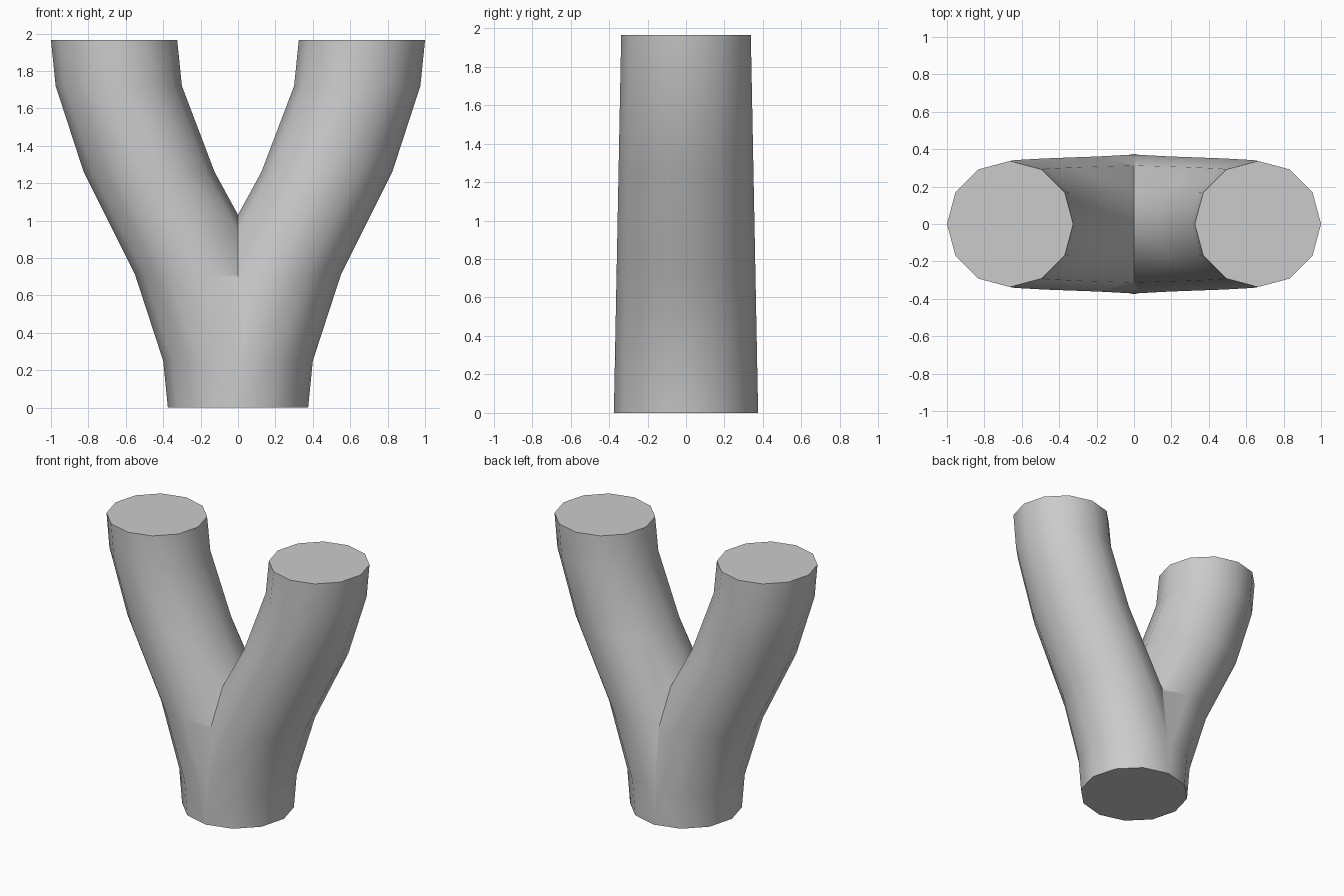
import bpy, bmesh, math

cube = bpy.data.objects.get("Cube")
if cube:
    bpy.data.objects.remove(cube, do_unlink=True)

SIDES = 12
# Branch rings: height, inner x, outer x
RINGS = [(0, -0.375, 0.375), (0.25, -0.35, 0.40), (0.71, -0.175, 0.55),
         (1.26, 0.125, 0.825), (1.72, 0.30, 0.975), (1.965, 0.325, 1.0)]
DEPTH_BOTTOM, DEPTH_TOP = 0.375, 0.337

# One bent branch with horizontal rings and closed ends
bm = bmesh.new()
loops = []
for z, inner, outer in RINGS:
    centre, radius = (inner + outer) / 2, (outer - inner) / 2
    depth = DEPTH_BOTTOM + (DEPTH_TOP - DEPTH_BOTTOM) * z / RINGS[-1][0]
    angles = [math.tau * i / SIDES for i in range(SIDES)]
    loops.append([bm.verts.new((centre + radius * math.cos(a), depth * math.sin(a), z))
                  for a in angles])
for low, high in zip(loops, loops[1:]):
    for i in range(SIDES):
        j = (i + 1) % SIDES
        bm.faces.new((low[i], low[j], high[j], high[i]))
bm.faces.new(loops[0][::-1])
bm.faces.new(loops[-1])

# Trim at the middle plane, then mirror into a fork
bmesh.ops.bisect_plane(bm, geom=bm.verts[:] + bm.edges[:] + bm.faces[:], dist=1e-5,
                       plane_co=(0, 0, 0), plane_no=(1, 0, 0), clear_inner=True)
bmesh.ops.mirror(bm, geom=bm.verts[:] + bm.edges[:] + bm.faces[:],
                 axis='X', merge_dist=0.001)
bmesh.ops.remove_doubles(bm, verts=bm.verts[:], dist=0.001)
bmesh.ops.recalc_face_normals(bm, faces=bm.faces[:])

mesh = bpy.data.meshes.new("forked_pipe")
bm.to_mesh(mesh)
bm.free()
fork = bpy.data.objects.new("forked_pipe", mesh)
bpy.context.collection.objects.link(fork)

# Plain grey material
grey = bpy.data.materials.new("light_grey")
grey.use_nodes = True
colour = (0.6, 0.6, 0.6, 1)
grey.diffuse_color = colour
for node in grey.node_tree.nodes:
    if node.type == 'BSDF_PRINCIPLED':
        node.inputs["Base Color"].default_value = colour
mesh.materials.append(grey)

# Smooth sides, sharp ends and crease
bpy.ops.object.select_all(action='DESELECT')
fork.select_set(True)
bpy.context.view_layer.objects.active = fork
bpy.ops.object.shade_smooth_by_angle(angle=math.radians(35))
